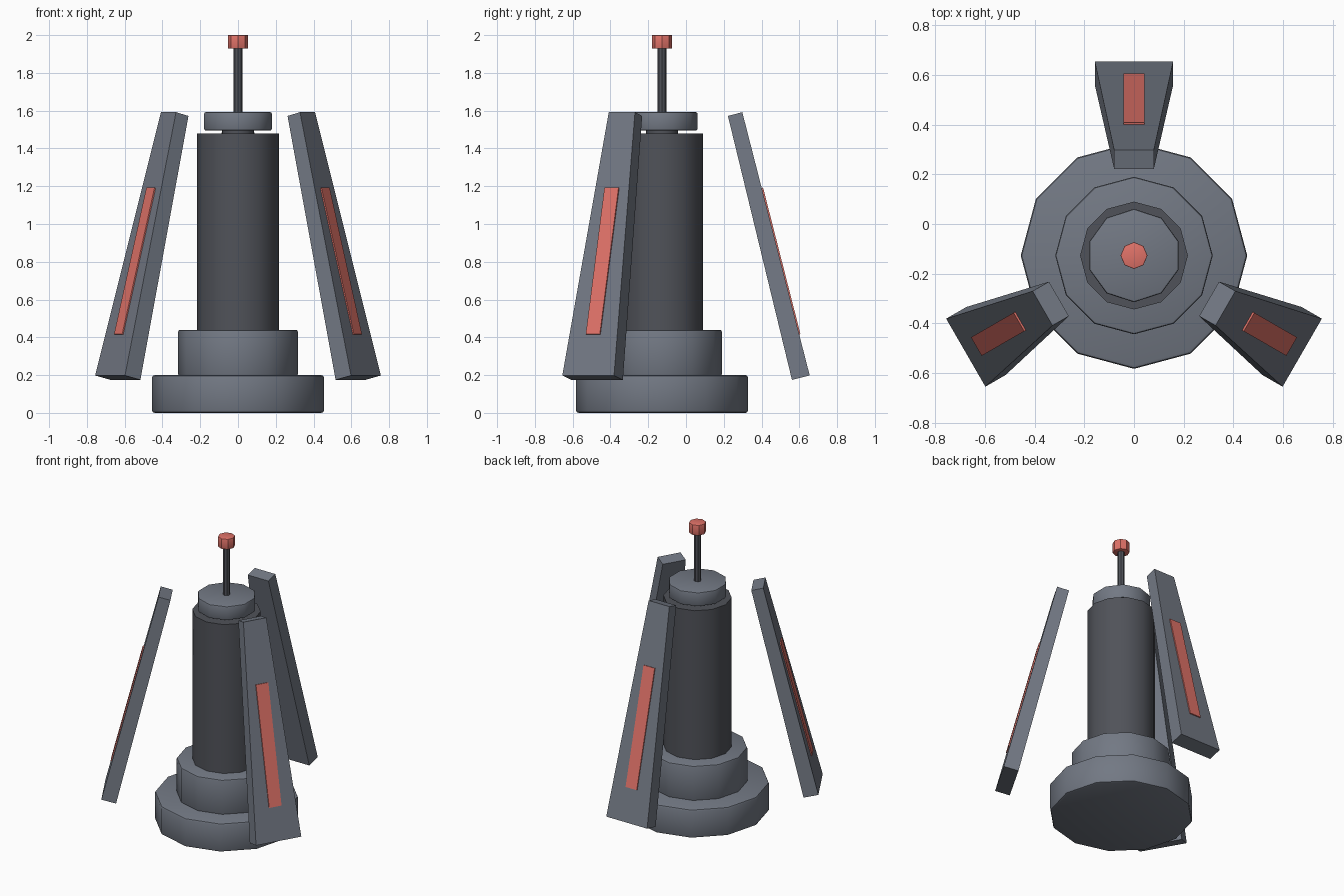
import bpy, bmesh, math
from mathutils import Matrix

if "Cube" in bpy.data.objects:
    bpy.data.objects.remove(bpy.data.objects["Cube"])

CY = -0.127  # y of the central axis


def material(name, rgb):
    m = bpy.data.materials.new(name)
    m.diffuse_color = (*rgb, 1)
    m.use_nodes = True
    m.node_tree.nodes["Principled BSDF"].inputs["Base Color"].default_value = m.diffuse_color
    return m


slate = material("slate", (0.17, 0.19, 0.23))
dark = material("dark_grey", (0.08, 0.085, 0.1))
red = material("red", (0.75, 0.17, 0.14))


def finish(name, bm, mat, bevel):
    if bevel:
        edges = [e for e in bm.edges if e.calc_face_angle(0) > math.radians(50)]
        bmesh.ops.bevel(bm, geom=edges, offset=bevel, segments=2, profile=0.5, affect='EDGES')
    bmesh.ops.recalc_face_normals(bm, faces=bm.faces)
    me = bpy.data.meshes.new(name)
    bm.to_mesh(me)
    bm.free()
    me.shade_smooth()
    me.set_sharp_from_angle(angle=math.radians(40))
    me.materials.append(mat)
    ob = bpy.data.objects.new(name, me)
    bpy.context.collection.objects.link(ob)
    return ob


def drum(name, r, z0, z1, sides, mat, bevel=0.0):
    bm = bmesh.new()
    bmesh.ops.create_cone(bm, cap_ends=True, segments=sides, radius1=r, radius2=r, depth=z1 - z0,
                          matrix=Matrix.Translation((0, CY, (z0 + z1) / 2)))
    return finish(name, bm, mat, bevel)


def slab(name, profile, widths, angle, mat, bevel=0.0):
    """Extrude a (radius, z) profile sideways by per-point half widths, turned about the axis."""
    bm = bmesh.new()
    left = [bm.verts.new((r, w, z)) for (r, z), w in zip(profile, widths)]
    right = [bm.verts.new((r, -w, z)) for (r, z), w in zip(profile, widths)]
    bm.faces.new(left)
    bm.faces.new(right[::-1])
    for i in range(4):
        j = (i + 1) % 4
        bm.faces.new((left[i], right[i], right[j], left[j]))
    bm.transform(Matrix.Translation((0, CY, 0)) @ Matrix.Rotation(angle, 4, 'Z'))
    return finish(name, bm, mat, bevel)


# Central tower
drum("base", 0.456, 0.0, 0.2, 12, slate, 0.014)
drum("collar", 0.317, 0.195, 0.44, 12, slate, 0.01)
drum("column", 0.217, 0.43, 1.48, 12, dark)
drum("neck", 0.085, 1.47, 1.51, 10, dark)
drum("cap", 0.188, 1.495, 1.592, 10, slate, 0.008)
drum("antenna", 0.023, 1.585, 1.935, 8, dark)
drum("antenna_tip", 0.054, 1.928, 2.0, 8, red, 0.003)

# Three leaning fins with inset strips
fin = [(0.349, 1.572), (0.425, 1.592), (0.782, 0.198), (0.688, 0.175)]
fin_w = [0.08, 0.08, 0.158, 0.158]
strip = [(0.506, 1.185), (0.535, 1.193), (0.733, 0.417), (0.704, 0.409)]
for i, deg in enumerate((90, 210, 330)):
    slab(f"fin_{i + 1}", fin, fin_w, math.radians(deg), slate, 0.012)
    slab(f"fin_strip_{i + 1}", strip, [0.043] * 4, math.radians(deg), red)
